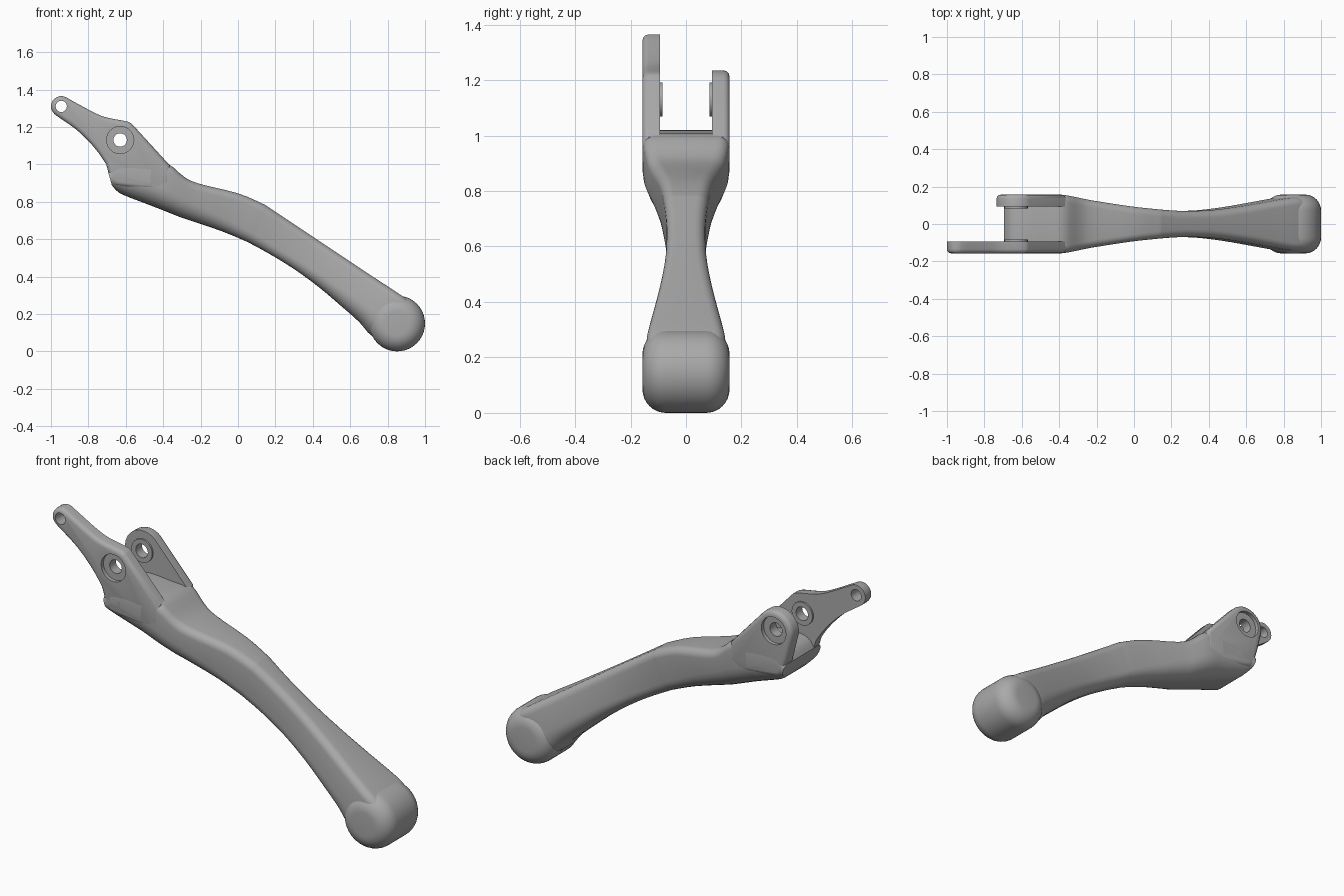
import bpy, bmesh, math
from mathutils import Vector

if "Cube" in bpy.data.objects:
    bpy.data.objects.remove(bpy.data.objects["Cube"])

metal = bpy.data.materials.new("grey metal")
metal.use_nodes = True
GREY = (0.4, 0.4, 0.4, 1)
metal.diffuse_color = GREY
metal.node_tree.nodes["Principled BSDF"].inputs["Base Color"].default_value = GREY

PIVOT = (-0.63, 1.13)
TIP = (-0.945, 1.31)
HALF = 0.157    # half width of the fork
SLOT = 0.093    # half width of the slot


def make_object(name, bm):
    bmesh.ops.recalc_face_normals(bm, faces=bm.faces)
    mesh = bpy.data.meshes.new(name)
    bm.to_mesh(mesh)
    bm.free()
    mesh.materials.append(metal)
    obj = bpy.data.objects.new(name, mesh)
    bpy.context.collection.objects.link(obj)
    return obj


def smooth(obj, angle=32):
    bpy.ops.object.select_all(action='DESELECT')
    obj.select_set(True)
    bpy.context.view_layer.objects.active = obj
    bpy.ops.object.shade_smooth_by_angle(angle=math.radians(angle))


def arc(centre, radius, start, end, n=10):
    angles = [math.radians(start + (end - start) * i / n) for i in range(n + 1)]
    return [(centre[0] + radius * math.cos(a), centre[1] + radius * math.sin(a)) for a in angles]


def spline(rows, steps):
    """Catmull-Rom interpolation of equal-length number rows."""
    pts = [Vector(r) for r in rows]
    out = []
    for i in range(len(pts) - 1):
        a, b, c, d = pts[max(i - 1, 0)], pts[i], pts[i + 1], pts[min(i + 2, len(pts) - 1)]
        for k in range(steps):
            t = k / steps
            out.append(b + (c - a) * (t / 2) + (a * 2 - b * 5 + c * 4 - d) * (t * t / 2)
                       + (b * 3 - a - c * 3 + d) * (t ** 3 / 2))
    return out + [pts[-1]]


def cylinder(name, centre, radius, y0, y1):
    return extrude(name, arc(centre, radius, 0, 345, 23), y0, y1)


def extrude(name, outline, y0, y1, bevel=0):
    """Extrude an x-z outline from y0 to y1, rounding the rim at y1."""
    bm = bmesh.new()
    face = bm.faces.new([bm.verts.new((x, y0, z)) for x, z in outline])
    geom = bmesh.ops.extrude_face_region(bm, geom=[face], use_keep_orig=True)["geom"]
    moved = [g for g in geom if isinstance(g, bmesh.types.BMVert)]
    bmesh.ops.translate(bm, verts=moved, vec=(0, y1 - y0, 0))
    bmesh.ops.recalc_face_normals(bm, faces=bm.faces)
    if bevel:
        rim = [g for g in geom if isinstance(g, bmesh.types.BMEdge)]
        bmesh.ops.bevel(bm, geom=rim, offset=bevel, segments=3, profile=0.5,
                        affect='EDGES', clamp_overlap=True)
    return make_object(name, bm)


def cut(obj, cutters):
    for c in cutters:
        c.hide_render = True
        mod = obj.modifiers.new("hole", 'BOOLEAN')
        mod.operation, mod.solver, mod.object = 'DIFFERENCE', 'EXACT', c
    bpy.context.view_layer.update()
    evaluated = obj.evaluated_get(bpy.context.evaluated_depsgraph_get())
    mesh = bpy.data.meshes.new_from_object(evaluated)
    obj.modifiers.clear()
    obj.data = mesh
    for c in cutters:
        bpy.data.objects.remove(c)


# Lever body: top x, top z, bottom x, bottom z, half width
stations = [
    (-0.695, 0.96, -0.675, 0.89, HALF), (-0.66, 1.005, -0.65, 0.86, HALF),
    (-0.58, 1.02, -0.61, 0.835, HALF), (-0.46, 1.01, -0.48, 0.785, HALF),
    (-0.37, 1.0, -0.39, 0.75, 0.155), (-0.29, 0.935, -0.31, 0.718, 0.14),
    (-0.21, 0.897, -0.25, 0.698, 0.125), (0.0, 0.845, -0.08, 0.64, 0.094),
    (0.13, 0.79, 0.05, 0.585, 0.08), (0.16, 0.773, 0.075, 0.572, 0.077),
    (0.27, 0.7, 0.17, 0.52, 0.07), (0.42, 0.6, 0.3, 0.44, 0.073),
    (0.57, 0.5, 0.43, 0.345, 0.09), (0.72, 0.4, 0.56, 0.235, 0.115),
    (0.82, 0.335, 0.65, 0.155, 0.133), (0.89, 0.288, 0.72, 0.08, 0.142),
    (0.95, 0.243, 0.83, 0.06, 0.13)]


def section(tx, tz, bx, bz, w):
    top, bottom = Vector((tx, 0, tz)), Vector((bx, 0, bz))
    h = (top - bottom).length
    rt, rb = min(0.04, h * 0.4), min(0.72 * w, h * 0.5)
    ring = []
    for sx, sv, r in ((1, 1, rt), (-1, 1, rt), (-1, 0, rb), (1, 0, rb)):
        start = {(1, 1): 0, (-1, 1): 90, (-1, 0): 180, (1, 0): 270}[sx, sv]
        ring += arc((sx * (w - r), h - r if sv else r), r, start, start + 90, 6)
    return [bottom + (top - bottom) * (v / h) + Vector((0, u, 0)) for u, v in ring]


bm = bmesh.new()
rings = [[bm.verts.new(p) for p in section(*s)] for s in spline(stations, 3)]
for a, b in zip(rings, rings[1:]):
    for i in range(len(a)):
        j = (i + 1) % len(a)
        bm.faces.new((a[i], a[j], b[j], b[i]))
bm.faces.new(rings[0])
bm.faces.new(rings[-1])
smooth(make_object("lever_body", bm))

# Rounded knob at the lever end, turned about the y axis
R, FILLET, SEG = 0.149, 0.085, 40
profile = arc((HALF - FILLET, R - FILLET), FILLET, 0, 90, 8)
profile = profile + [(-y, r) for y, r in reversed(profile)]
bm = bmesh.new()
rings = [[bm.verts.new((0.851 + r * math.cos(math.tau * k / SEG), y,
                        R + r * math.sin(math.tau * k / SEG))) for k in range(SEG)]
         for y, r in profile]
for a, b in zip(rings, rings[1:]):
    for i in range(SEG):
        j = (i + 1) % SEG
        bm.faces.new((a[i], a[j], b[j], b[i]))
bm.faces.new(rings[0])
bm.faces.new(rings[-1])
smooth(make_object("end_knob", bm))

# Fork plates: the front one carries the long arm
foot = [(-0.705, 1.0), (-0.682, 0.92), (-0.66, 0.89), (-0.6, 0.88), (-0.42, 0.86), (-0.365, 0.9), (-0.365, 0.995)]
back_outline = arc(PIVOT, 0.105, 48, 185, 14) + foot
arm_top = spline([(-0.56, 1.208), (-0.59, 1.228), (-0.7, 1.25), (-0.77, 1.277), (-0.89, 1.342)], 4)
arm_under = spline([(-0.975, 1.263), (-0.87, 1.19), (-0.8, 1.125), (-0.745, 1.06), (-0.705, 1.0)], 4)
front_outline = [tuple(p) for p in arm_top] + arc(TIP, 0.055, 65, 230) + [tuple(p) for p in arm_under[1:-1]] + foot

for name, side, outline in (("back_fork_plate", 1, back_outline), ("front_fork_plate", -1, front_outline)):
    plate = extrude(name, outline, side * SLOT, side * HALF, 0.022)
    holes = [cylinder("hole", PIVOT, 0.036, side * 0.05, side * 0.2),
             cylinder("recess", PIVOT, 0.073, side * 0.137, side * 0.2)]
    if side < 0:
        holes.append(cylinder("tip_hole", TIP, 0.03, side * 0.05, side * 0.2))
    cut(plate, holes)
    smooth(plate)
    # Raised washer on the inner face
    washer = cylinder(name.replace("plate", "washer"), PIVOT, 0.062, side * 0.084, side * 0.1)
    cut(washer, [cylinder("hole", PIVOT, 0.036, side * 0.05, side * 0.2)])
    smooth(washer)
